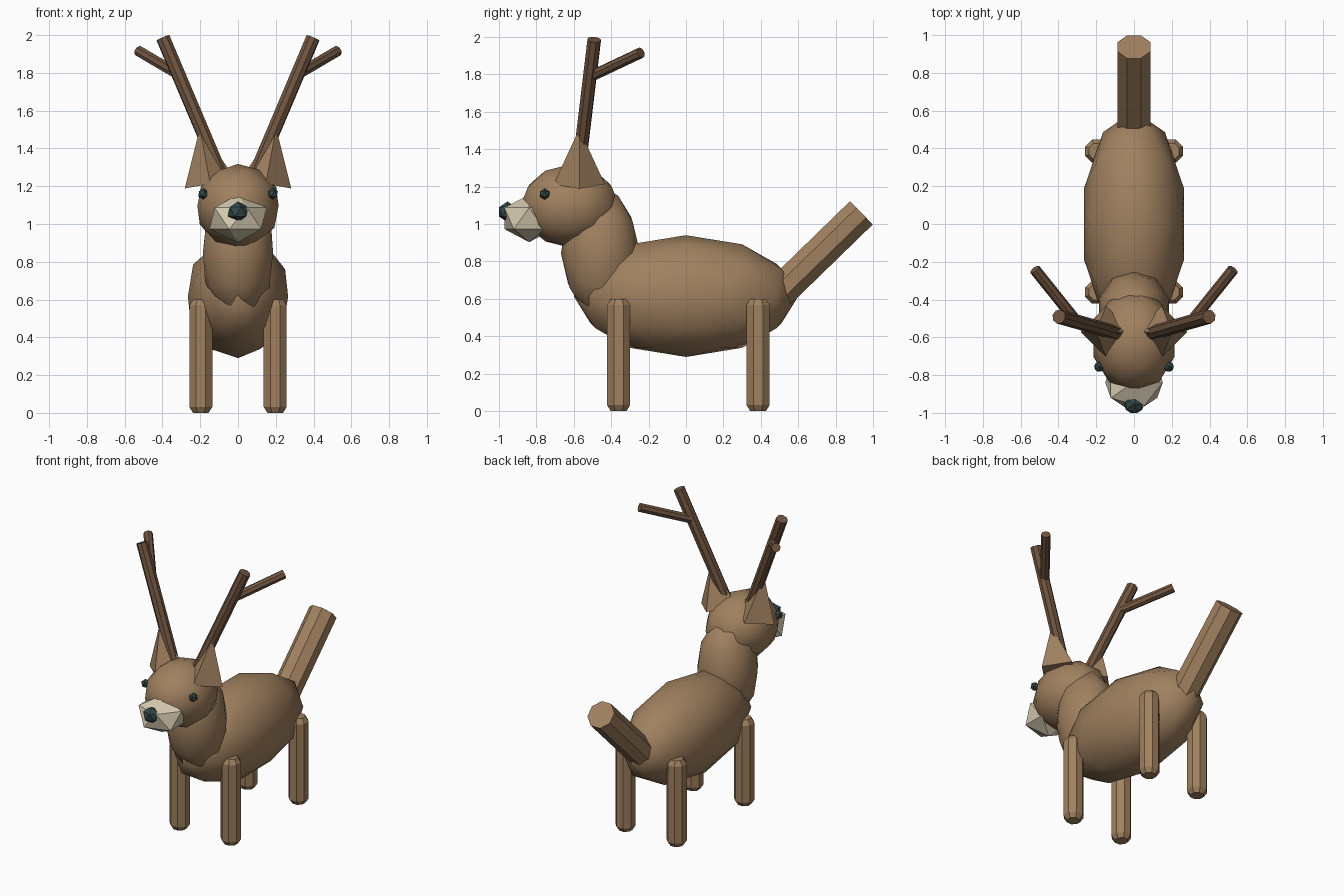
import bpy, bmesh, math
from mathutils import Vector, Matrix

if "Cube" in bpy.data.objects:
    bpy.data.objects.remove(bpy.data.objects["Cube"])


def material(name, rgb):
    m = bpy.data.materials.new(name)
    m.diffuse_color = (*rgb, 1)
    m.use_nodes = True
    m.node_tree.nodes["Principled BSDF"].inputs["Base Color"].default_value = m.diffuse_color
    return m


FUR = material("brown fur", (0.352, 0.218, 0.115))
HORN = material("dark brown horn", (0.165, 0.092, 0.052))
CREAM = material("cream", (0.68, 0.60, 0.44))
DARK = material("dark slate", (0.035, 0.065, 0.068))


def finish(name, bm, mat, smooth=False):
    bmesh.ops.recalc_face_normals(bm, faces=bm.faces)
    for f in bm.faces:
        f.smooth = smooth
    mesh = bpy.data.meshes.new(name)
    bm.to_mesh(mesh)
    bm.free()
    mesh.materials.append(mat)
    obj = bpy.data.objects.new(name, mesh)
    bpy.context.collection.objects.link(obj)
    return obj


def blob(name, center, radii, mat, level=2, smooth=True, tilt=0):
    bm = bmesh.new()
    bmesh.ops.create_icosphere(bm, subdivisions=level, radius=1)
    bm.transform(Matrix.Translation(center) @ Matrix.Rotation(math.radians(tilt), 4, 'X')
                 @ Matrix.Diagonal((*radii, 1)))
    return finish(name, bm, mat, smooth)


def rod(name, a, b, r1, r2, mat, sides=8, turn=0):
    a, b = Vector(a), Vector(b)
    bm = bmesh.new()
    bmesh.ops.create_cone(bm, cap_ends=True, segments=sides, radius1=r1, radius2=r2,
                          depth=(b - a).length)
    bm.transform(Matrix.Translation((a + b) / 2)
                 @ (b - a).to_track_quat('Z', 'Y').to_matrix().to_4x4()
                 @ Matrix.Rotation(math.radians(turn), 4, 'Z'))
    return finish(name, bm, mat)


def leg(name, x, y):
    # octagonal post with chamfered ends
    bm = bmesh.new()
    rings = []
    for z, r in ((0, 0.045), (0.032, 0.066), (0.568, 0.066), (0.6, 0.045)):
        rings.append([bm.verts.new((x + r * math.cos(math.radians(22.5 + 45 * i)),
                                    y + r * math.sin(math.radians(22.5 + 45 * i)), z))
                      for i in range(8)])
    for lo, hi in zip(rings, rings[1:]):
        for i in range(8):
            j = (i + 1) % 8
            bm.faces.new((lo[i], lo[j], hi[j], hi[i]))
    bm.faces.new(rings[0])
    bm.faces.new(rings[-1])
    return finish(name, bm, FUR)


# Trunk, neck and head
blob("body", (0, 0, 0.615), (0.279, 0.6, 0.325), FUR)
blob("neck", (0, -0.458, 0.85), (0.195, 0.21, 0.352), FUR, tilt=2)
blob("head", (0, -0.62, 1.096), (0.226, 0.265, 0.222), FUR)

# Face
blob("muzzle", (0, -0.838, 1.03), (0.17, 0.155, 0.127), CREAM, 1, False)
blob("nose", (0, -0.953, 1.065), (0.06, 0.055, 0.055), DARK, 1, False)

# Tail
rod("tail", (0, 0.5, 0.635), (0, 0.937, 1.06), 0.094, 0.094, FUR, turn=22.5)

# Paired parts
for s, side in ((-1, "left"), (1, "right")):
    blob("eye_" + side, (s * 0.184, -0.755, 1.16), (0.03, 0.03, 0.03), DARK, 1, False)
    leg("front_leg_" + side, s * 0.197, -0.36)
    leg("rear_leg_" + side, s * 0.197, 0.385)
    rod("antler_" + side, (s * 0.08, -0.58, 1.235), (s * 0.397, -0.49, 1.985),
        0.038, 0.038, HORN)
    rod("antler_tine_" + side, (s * 0.312, -0.505, 1.79), (s * 0.525, -0.24, 1.915),
        0.03, 0.03, HORN)
    # four-sided ear leaning outwards
    bm = bmesh.new()
    bmesh.ops.create_cone(bm, cap_ends=True, segments=4, radius1=0.137, radius2=0, depth=0.3,
                          matrix=Matrix.Translation((0, 0, 0.15)))
    bmesh.ops.remove_doubles(bm, verts=bm.verts, dist=1e-5)
    bm.transform(Matrix.Translation((s * 0.147, -0.57, 1.213))
                 @ Matrix.Rotation(math.radians(s * 10.5), 4, 'Y'))
    finish("ear_" + side, bm, FUR)
